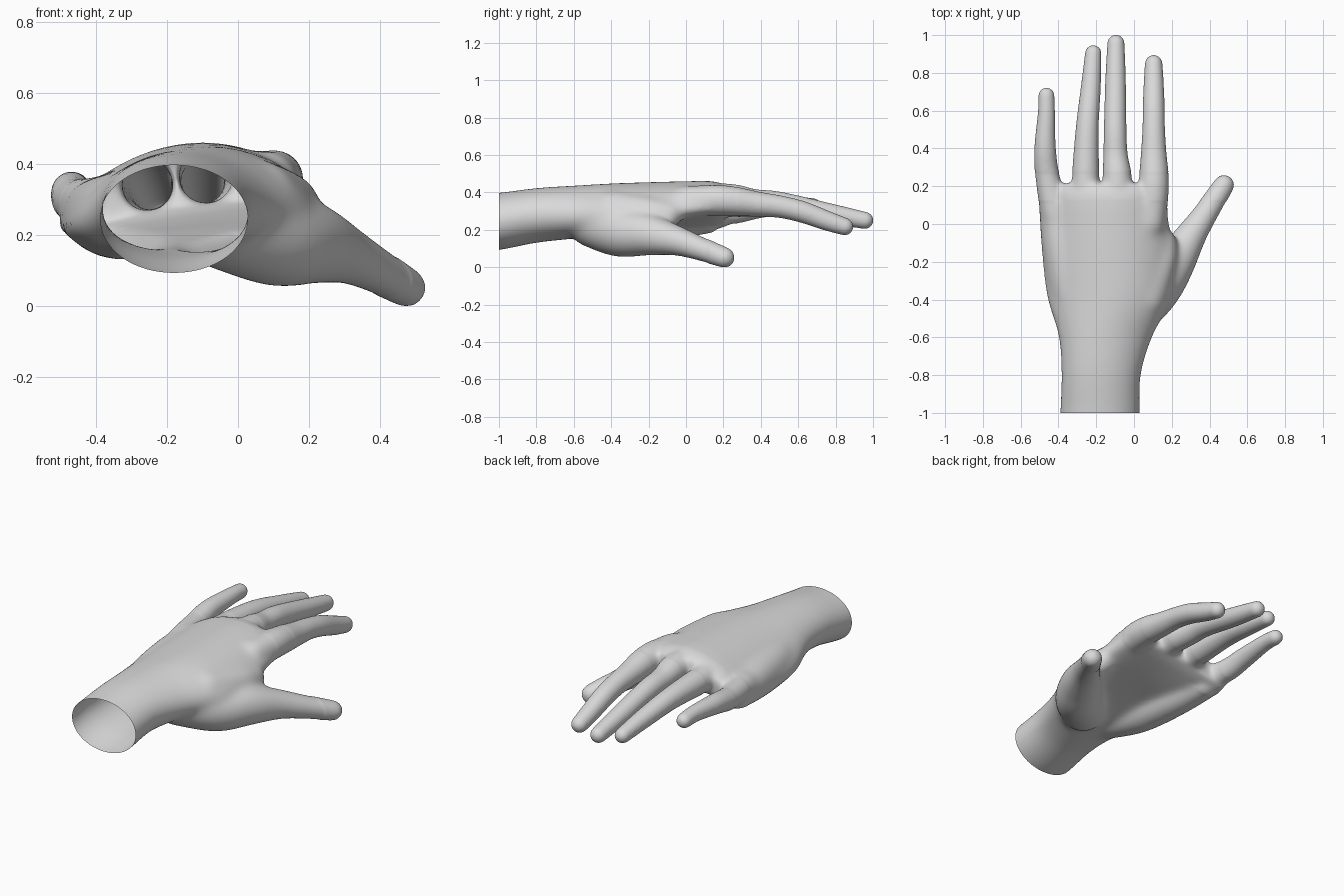
import bpy
import bmesh
from math import sin, cos, pi
from mathutils import Vector

SIDES = 32

cube = bpy.data.objects.get("Cube")
if cube:
    bpy.data.objects.remove(cube, do_unlink=True)


def spline(points, steps=8):
    """Smooth interpolation through tuples of any length."""
    pts = [Vector(p) for p in points]
    pts = [2 * pts[0] - pts[1]] + pts + [2 * pts[-1] - pts[-2]]
    out = []
    for a, b, c, d in zip(pts, pts[1:], pts[2:], pts[3:]):
        for i in range(steps):
            t = i / steps
            out.append(0.5 * (2 * b + (c - a) * t + (2 * a - 5 * b + 4 * c - d) * t ** 2
                              + (3 * b - a - 3 * c + d) * t ** 3))
    return out + [pts[-2]]


def loft(bm, rings):
    """Skin a row of rings and close both ends."""
    loops = [[bm.verts.new(co) for co in ring] for ring in rings]
    for a, b in zip(loops, loops[1:]):
        for i in range(SIDES):
            j = (i + 1) % SIDES
            bm.faces.new((a[i], a[j], b[j], b[i]))
    bm.faces.new(loops[0][::-1])
    bm.faces.new(loops[-1])


def ring(centre, direction, radius):
    q = direction.to_track_quat('Z', 'X')
    return [centre + q @ Vector((radius * cos(2 * pi * i / SIDES),
                                 radius * sin(2 * pi * i / SIDES), 0)) for i in range(SIDES)]


def limb(bm, points):
    """Round tube through (x, y, z, radius) with domed ends."""
    path = spline(points)
    pos = [p.to_3d() for p in path]
    start = (pos[1] - pos[0]).normalized()
    end = (pos[-1] - pos[-2]).normalized()
    dome = [k * pi / 14 for k in range(1, 7)]
    r0, r1 = path[0][3], path[-1][3]
    rings = [ring(pos[0] - start * r0 * sin(a), start, r0 * cos(a)) for a in reversed(dome)]
    for i, p in enumerate(path):
        way = pos[min(i + 1, len(pos) - 1)] - pos[max(i - 1, 0)]
        rings.append(ring(pos[i], way.normalized(), p[3]))
    rings += [ring(pos[-1] + end * r1 * sin(a), end, r1 * cos(a)) for a in dome]
    loft(bm, rings)


bm = bmesh.new()

# Wrist and palm: y, centre x, half width, centre z, half height, arch, tilt
palm = [
    (-1.14, -.186, .212, .242, .154, 0, 0),
    (-1.0, -.185, .212, .252, .154, 0, 0),
    (-.8, -.178, .212, .284, .147, 0, 0),
    (-.6, -.155, .25, .302, .142, .02, 0),
    (-.4, -.135, .33, .322, .133, .06, .02),
    (-.2, -.14, .352, .341, .12, .08, .03),
    (0, -.16, .345, .352, .112, .08, .045),
    (.14, -.17, .34, .362, .1, .08, .05),
    (.21, -.175, .32, .362, .074, .08, .05),
]
rings = []
for y, cx, w, cz, h, arch, tilt in spline(palm):
    section = []
    for i in range(SIDES):
        u, v = cos(2 * pi * i / SIDES), sin(2 * pi * i / SIDES)
        section.append(Vector((cx + w * u, y, cz + h * v - arch * u * u + tilt * u)))
    rings.append(section)
loft(bm, rings)

# Fingers, thumb and the fleshy pads of the palm
limbs = {
    "index": [(.08, 0, .362, .082), (.1, .2, .364, .082), (.1, .37, .345, .068),
              (.1, .5, .33, .06), (.1, .62, .302, .058), (.1, .75, .255, .053),
              (.1, .845, .224, .047)],
    "middle": [(-.1, 0, .37, .082), (-.093, .22, .375, .08), (-.102, .36, .36, .065),
               (-.104, .5, .35, .06), (-.102, .75, .297, .055), (-.1, .953, .257, .046)],
    "ring": [(-.25, 0, .35, .08), (-.26, .22, .348, .074), (-.252, .5, .338, .061),
             (-.233, .72, .3, .053), (-.22, .9, .265, .044)],
    "little": [(-.42, .05, .29, .08), (-.463, .25, .303, .065), (-.475, .4, .328, .057),
               (-.468, .58, .338, .046), (-.468, .676, .334, .043)],
    "thumb": [(-.05, -.5, .25, .14), (.1, -.36, .195, .134), (.2, -.22, .183, .117),
              (.3, -.06, .15, .084), (.38, .06, .11, .068), (.472, .203, .058, .057)],
    "thumb_web": [(.05, -.4, .3, .12), (.13, -.2, .29, .095), (.15, -.1, .285, .075)],
    "heel": [(-.27, -.55, .27, .11), (-.33, -.35, .258, .122),
             (-.38, -.1, .262, .113), (-.42, .1, .27, .088)],
}
for points in limbs.values():
    limb(bm, points)
bmesh.ops.recalc_face_normals(bm, faces=bm.faces)

# Fuse everything into one skin
mesh = bpy.data.meshes.new("hand")
bm.to_mesh(mesh)
bm.free()
hand = bpy.data.objects.new("hand", mesh)
bpy.context.collection.objects.link(hand)
fuse = hand.modifiers.new("fuse", 'REMESH')
fuse.mode = 'VOXEL'
fuse.voxel_size = 0.0065
skin = bpy.data.meshes.new_from_object(
    hand.evaluated_get(bpy.context.evaluated_depsgraph_get()))
hand.modifiers.clear()
hand.data = skin
skin.name = "hand"

# Soften the skin, more across the palm than along the fingers
bm = bmesh.new()
bm.from_mesh(skin)
for limit, rounds in ((9, 10), (.27, 30), (.12, 45)):
    soft = [v for v in bm.verts if v.co.y < limit]
    for _ in range(rounds):
        bmesh.ops.smooth_vert(bm, verts=soft, factor=0.5,
                              use_axis_x=True, use_axis_y=True, use_axis_z=True)

# Rest on the ground, then cut the wrist open
xs = [v.co.x for v in bm.verts]
shift = Vector((-(min(xs) + max(xs)) / 2, 1 - max(v.co.y for v in bm.verts),
                -min(v.co.z for v in bm.verts)))
bmesh.ops.translate(bm, verts=bm.verts, vec=shift)
bmesh.ops.bisect_plane(bm, geom=bm.verts[:] + bm.edges[:] + bm.faces[:],
                       plane_co=(0, -1, 0), plane_no=(0, 1, 0), clear_inner=True)
bm.to_mesh(skin)
bm.free()
skin.shade_smooth()

# Plain grey skin
grey = bpy.data.materials.new("light_grey")
grey.use_nodes = True
grey.diffuse_color = (.7, .7, .7, 1)
grey.node_tree.nodes["Principled BSDF"].inputs["Base Color"].default_value = (.7, .7, .7, 1)
skin.materials.clear()
skin.materials.append(grey)
